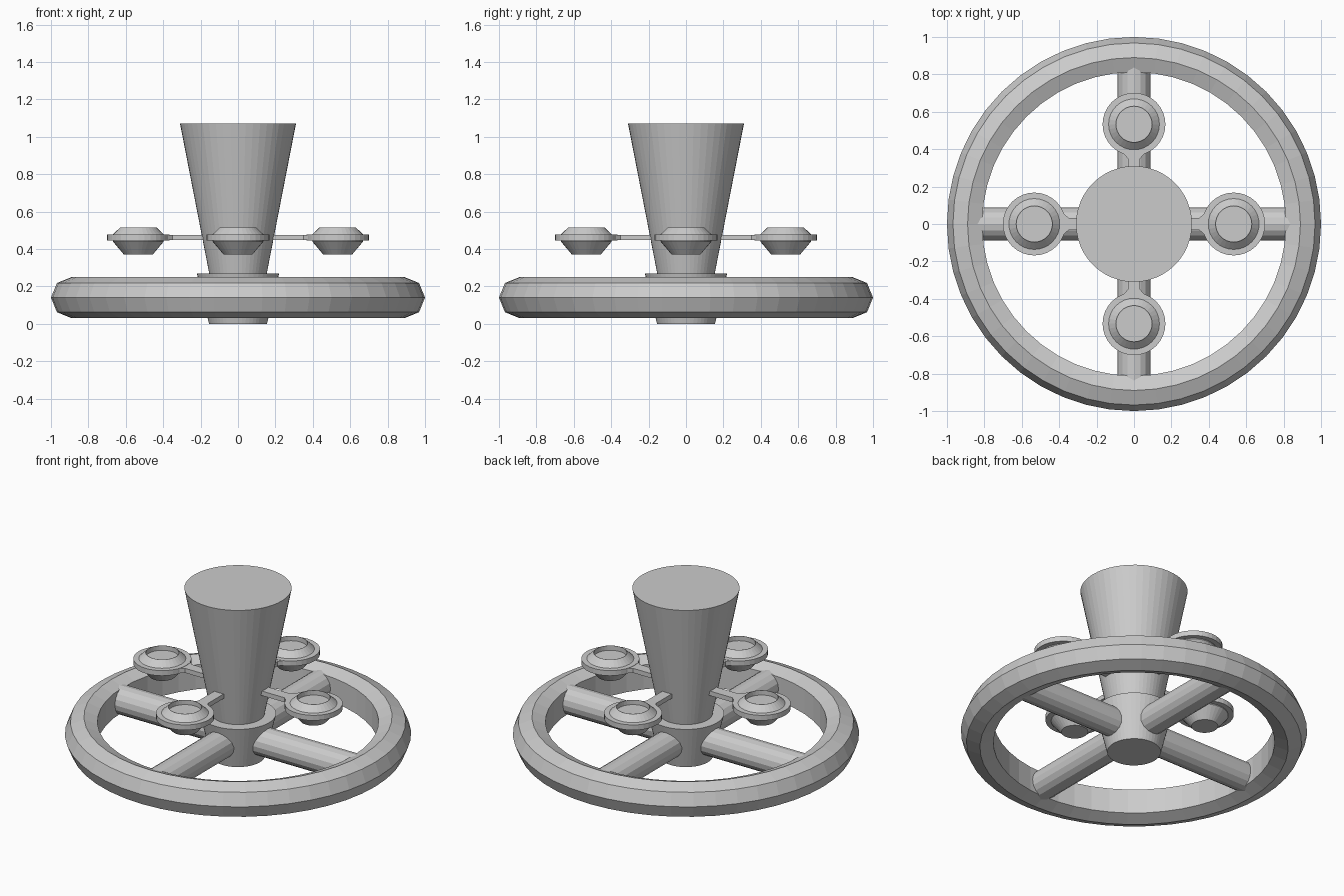
import bpy, bmesh, math
from mathutils import Matrix

if "Cube" in bpy.data.objects:
    bpy.data.objects.remove(bpy.data.objects["Cube"])

grey = bpy.data.materials.new("plain grey")
grey.diffuse_color = (0.6, 0.6, 0.6, 1)
grey.use_nodes = True
grey.node_tree.nodes["Principled BSDF"].inputs["Base Color"].default_value = grey.diffuse_color


def finish(name, bm, smooth=None):
    bmesh.ops.recalc_face_normals(bm, faces=bm.faces[:])
    me = bpy.data.meshes.new(name)
    bm.to_mesh(me)
    bm.free()
    me.materials.append(grey)
    ob = bpy.data.objects.new(name, me)
    bpy.context.collection.objects.link(ob)
    return ob


def lathe(name, profile, segs, centre=(0, 0), closed=False):
    """Revolve (radius, z) points around a vertical axis."""
    bm = bmesh.new()
    rings = []
    for r, z in profile:
        rings.append([bm.verts.new((centre[0] + r * math.cos(2 * math.pi * i / segs),
                                    centre[1] + r * math.sin(2 * math.pi * i / segs), z))
                      for i in range(segs)])
    pairs = list(zip(rings, rings[1:]))
    if closed:
        pairs.append((rings[-1], rings[0]))
    for a, b in pairs:
        for i in range(segs):
            j = (i + 1) % segs
            bm.faces.new((a[i], a[j], b[j], b[i]))
    if not closed:
        bm.faces.new(rings[0])
        bm.faces.new(rings[-1])
    return finish(name, bm)


def plate(name, outline, z0, z1, angle):
    """Extrude a flat outline and turn it about z."""
    bm = bmesh.new()
    face = bm.faces.new([bm.verts.new((x, y, z0)) for x, y in outline])
    ext = bmesh.ops.extrude_face_region(bm, geom=[face])
    for v in ext["geom"]:
        if isinstance(v, bmesh.types.BMVert):
            v.co.z = z1
    bmesh.ops.rotate(bm, verts=bm.verts[:], matrix=Matrix.Rotation(angle, 3, 'Z'))
    return finish(name, bm)


# Wheel rim: octagonal section with a flat inner wall
lathe("wheel_rim", [(0.89, 0.25), (0.968, 0.218), (1.0, 0.14), (0.968, 0.062),
                    (0.89, 0.03), (0.812, 0.062), (0.812, 0.218)], 48, closed=True)

# Hub and flared central column
lathe("hub", [(0.155, 0), (0.22, 0.27)], 48)
lathe("column", [(0.152, 0.26), (0.31, 1.07)], 48)

for k in range(4):
    ang = k * math.pi / 2
    c, s = math.cos(ang), math.sin(ang)

    # Round spoke from the hub into the rim
    bm = bmesh.new()
    bmesh.ops.create_cone(bm, cap_ends=True, segments=16, radius1=0.088, radius2=0.088, depth=0.77)
    m = (Matrix.Rotation(ang, 4, 'Z') @ Matrix.Translation((0.485, 0, 0.14))
         @ Matrix.Rotation(math.pi / 2, 4, 'Y'))
    bmesh.ops.transform(bm, matrix=m, verts=bm.verts[:])
    finish(f"spoke_{k}", bm)

    # Flat arm flaring into the cup holder
    plate(f"cup_arm_{k}", [(0.12, -0.033), (0.35, -0.033), (0.41, -0.085),
                           (0.41, 0.085), (0.35, 0.033), (0.12, 0.033)], 0.447, 0.476, ang)

    # Holder disc and the hollow cup set in it
    pos = (0.533 * c, 0.533 * s)
    lathe(f"cup_holder_{k}", [(0.168, 0.445), (0.168, 0.478)], 32, pos)
    lathe(f"cup_{k}", [(0.077, 0.37), (0.136, 0.44), (0.136, 0.478), (0.097, 0.515),
                       (0.095, 0.515), (0.095, 0.485)], 32, pos)
